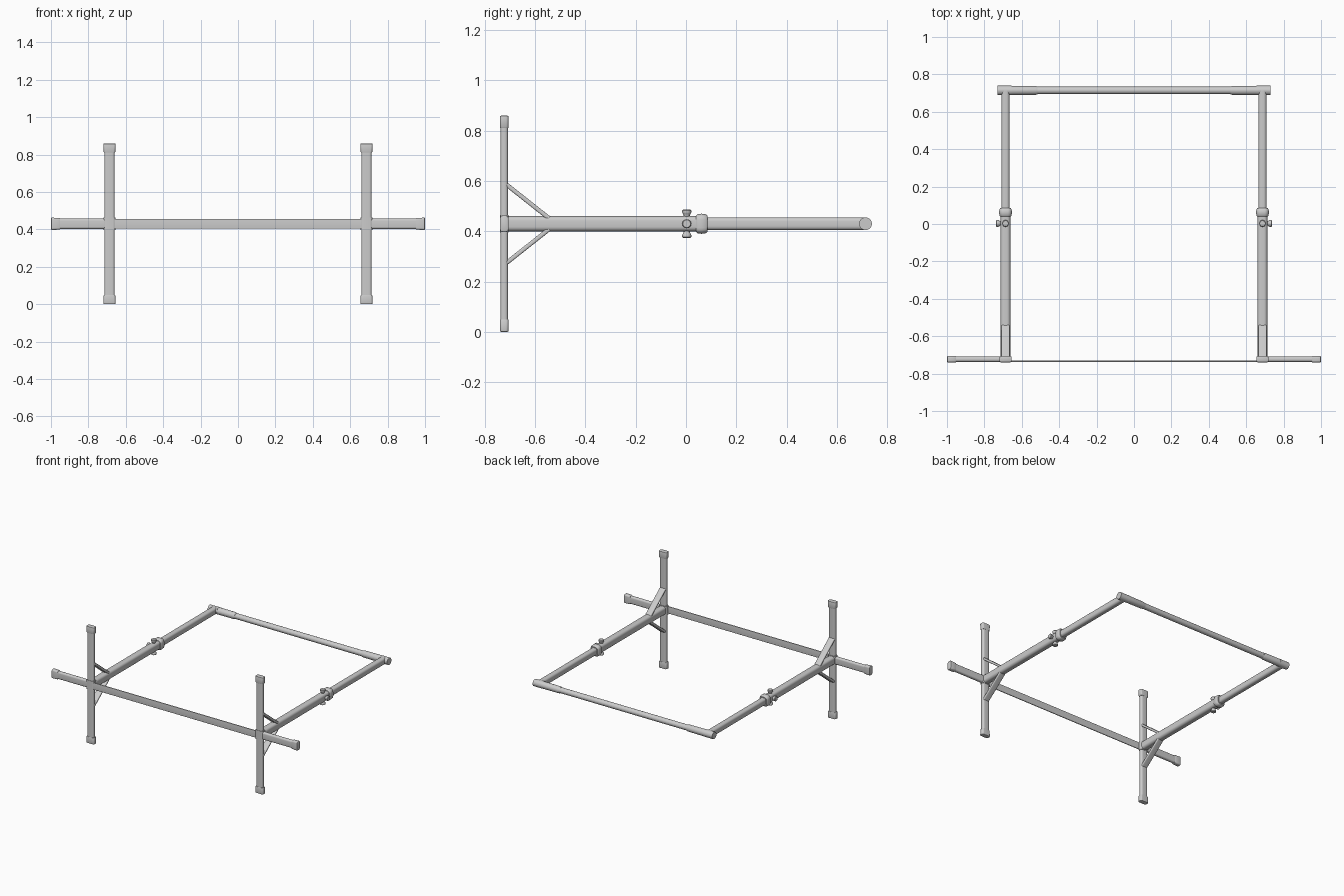
import bpy, bmesh, math
from mathutils import Vector

if "Cube" in bpy.data.objects:
    bpy.data.objects.remove(bpy.data.objects["Cube"])

X, ZC, YF, YB = 0.687, 0.43, -0.723, 0.714


def ring(w, h, r, seg=5):
    """Rounded rectangle outline, w by h with corner radius r."""
    r = min(r, w / 2 - 1e-4, h / 2 - 1e-4)
    pts = []
    for i, (sx, sy) in enumerate([(1, 1), (-1, 1), (-1, -1), (1, -1)]):
        for k in range(seg + 1):
            a = math.pi / 2 * (i + k / seg)
            pts.append((sx * (w / 2 - r) + r * math.cos(a),
                        sy * (h / 2 - r) + r * math.sin(a)))
    return pts


def loft(name, start, end, stations, mirror=True, flip_z=False):
    """Skin rounded sections (distance, width, height, radius) from start to end."""
    start, end = Vector(start), Vector(end)
    d = (end - start).normalized()
    u = Vector((0, 1, 0)) if abs(d.x) > 0.9 else Vector((1, 0, 0))
    v = d.cross(u)
    bm = bmesh.new()
    rings = [[bm.verts.new(start + d * t + u * a + v * b) for a, b in ring(w, h, r)]
             for t, w, h, r in stations]
    for r0, r1 in zip(rings, rings[1:]):
        n = len(r0)
        for i in range(n):
            bm.faces.new((r0[i], r0[(i + 1) % n], r1[(i + 1) % n], r1[i]))
    bm.faces.new(rings[0])
    bm.faces.new(rings[-1])
    bmesh.ops.recalc_face_normals(bm, faces=bm.faces)
    me = bpy.data.meshes.new(name)
    bm.to_mesh(me)
    bm.free()
    ob = bpy.data.objects.new(name, me)
    bpy.context.collection.objects.link(ob)
    bpy.ops.object.select_all(action='DESELECT')
    ob.select_set(True)
    bpy.context.view_layer.objects.active = ob
    bpy.ops.object.shade_smooth_by_angle(angle=math.radians(40))
    if mirror:
        m = ob.modifiers.new("mirror", 'MIRROR')
        hub = mirror_hub
        m.mirror_object = hub
        m.use_axis = (True, False, flip_z)
    return ob


def bar(name, start, end, w, h, r, **kw):
    length = (Vector(end) - Vector(start)).length
    return loft(name, start, end, [(0, w, h, r), (length, w, h, r)], **kw)


def rod(name, start, end, r, **kw):
    return bar(name, start, end, 2 * r, 2 * r, r, **kw)


# Mirror centre at the middle height of the frame
mirror_hub = bpy.data.objects.new("mirror_centre", None)
mirror_hub.location = (0, 0, ZC)
mirror_hub.hide_render = True
bpy.context.collection.objects.link(mirror_hub)
bpy.context.view_layer.update()

# Upright posts and outer arms
bar("upright_post", (X, YF, 0.02), (X, YF, 0.84), 0.054, 0.03, 0.012)
bar("outer_arm", (X, YF, ZC), (0.98, YF, ZC), 0.028, 0.056, 0.012)

# End caps with softened tips
cap = [(0, 0.058, 0.032), (0.004, 0.062, 0.034), (0.043, 0.066, 0.034),
       (0.047, 0.064, 0.032), (0.049, 0.058, 0.026)]
loft("post_cap", (X, YF, 0.811), (X, YF, 0.86),
     [(t, a, b, 0.01) for t, a, b in cap], flip_z=True)
loft("arm_cap", (0.951, YF, ZC), (1, YF, ZC), [(t, b, a, 0.01) for t, a, b in cap])

# Joint hub where post, arm and side tube meet
bar("cross_joint", (X, YF, 0.396), (X, YF, 0.464), 0.062, 0.034, 0.012)

# Flat front strip
bar("front_strip", (-X, -0.734, ZC), (X, -0.734, ZC), 0.007, 0.052, 0.002, mirror=False)

# Telescoping side tubes
bar("outer_side_tube", (X, YF, ZC), (X, 0.06, ZC), 0.052, 0.06, 0.018)
bar("inner_side_tube", (X, 0.04, ZC), (X, YB, ZC), 0.043, 0.051, 0.016)

# Clamp collar
loft("clamp_collar", (X, 0.04, ZC), (X, 0.085, ZC),
     [(0, 0.058, 0.066, 0.02), (0.006, 0.066, 0.076, 0.022), (0.022, 0.068, 0.08, 0.024),
      (0.038, 0.066, 0.076, 0.022), (0.045, 0.056, 0.064, 0.02)])

# Locking knobs: stem and flared head, above, below and outside
knob = [(0, 0.012), (0.014, 0.012), (0.02, 0.016), (0.024, 0.018), (0.033, 0.018), (0.036, 0.015)]
sections = [(t, 2 * r, 2 * r, r) for t, r in knob]
loft("vertical_knob", (X, 0.003, 0.45), (X, 0.003, 0.486), sections, flip_z=True)
loft("outer_knob", (X + 0.014, 0.003, ZC), (X + 0.05, 0.003, ZC), sections)

# Diagonal braces
bar("diagonal_brace", (X, -0.722, 0.592), (X, -0.545, 0.452), 0.046, 0.017, 0.006, flip_z=True)

# Rear crossbar with sleeves and corner fittings
rod("rear_crossbar", (-0.6, YB, ZC), (0.6, YB, ZC), 0.02, mirror=False)
loft("rear_sleeve", (0.515, YB, ZC), (X, YB, ZC),
     [(0, 0.042, 0.042, 0.021), (0.012, 0.048, 0.048, 0.024), (0.17, 0.05, 0.05, 0.025)])
rod("rear_corner", (0.655, YB, ZC), (0.73, YB, ZC), 0.0255)
